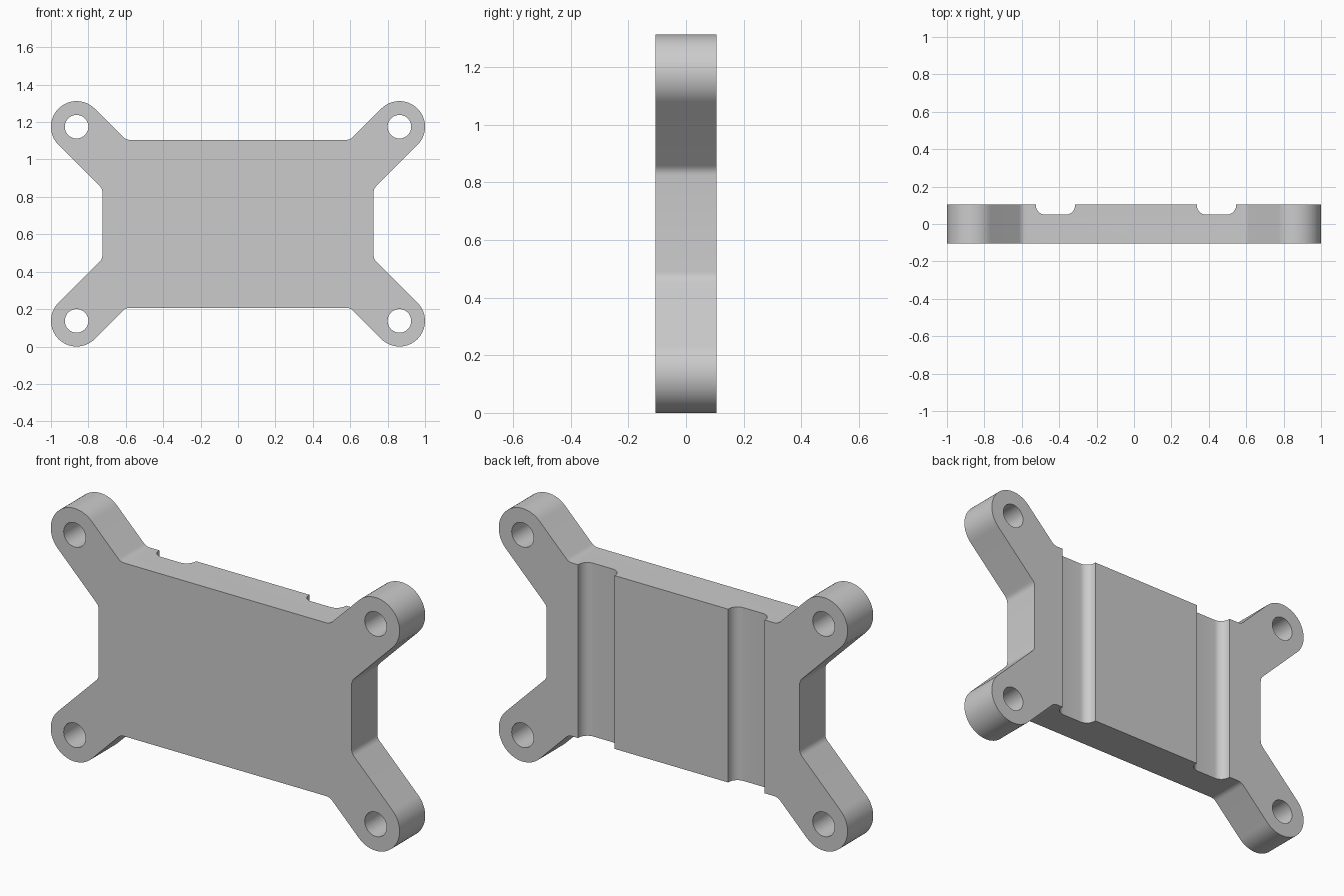
import bpy, bmesh
from math import sin, cos, pi, radians
from mathutils import Vector

if "Cube" in bpy.data.objects:
    bpy.data.objects.remove(bpy.data.objects["Cube"])

MID_Z = 0.656          # height of the plate's centre
HALF_T = 0.105         # half thickness
BOSS = Vector((0.863, 0.519))
BOSS_R, HOLE_R = 0.137, 0.063
SIDE_X, EDGE_Z = 0.725, 0.449
GROOVES = (-0.42, 0.441)

grey = bpy.data.materials.new("grey_plastic")
grey.use_nodes = True
colour = (0.6, 0.6, 0.6, 1)
grey.diffuse_color = colour
grey.node_tree.nodes["Principled BSDF"].inputs["Base Color"].default_value = colour


def arc(centre, r, start, end, steps):
    angles = [radians(start + (end - start) * i / steps) for i in range(steps + 1)]
    return [Vector((centre[0] + r * cos(a), centre[1] + r * sin(a))) for a in angles]


def fillet(corner, d_in, d_out, reach=0.02, steps=4):
    """Round a corner between the points found along two directions."""
    a, b = corner + d_in * reach, corner + d_out * reach
    ts = [i / steps for i in range(steps + 1)]
    return [a * (1 - t) ** 2 + corner * 2 * t * (1 - t) + b * t * t for t in ts]


def prism(name, points, to_3d, sweep):
    """Extrude a flat profile into a solid."""
    bm = bmesh.new()
    face = bm.faces.new([bm.verts.new(to_3d(p)) for p in points])
    out = bmesh.ops.extrude_face_region(bm, geom=[face])
    verts = [v for v in out["geom"] if isinstance(v, bmesh.types.BMVert)]
    bmesh.ops.translate(bm, verts=verts, vec=sweep)
    bmesh.ops.recalc_face_normals(bm, faces=bm.faces)
    mesh = bpy.data.meshes.new(name)
    bm.to_mesh(mesh)
    bm.free()
    mesh.materials.append(grey)
    obj = bpy.data.objects.new(name, mesh)
    bpy.context.collection.objects.link(obj)
    return obj


# One quarter of the outline: side corner, rounded arm, edge corner
diag = Vector((1, 1)).normalized()
side = Vector((SIDE_X, BOSS.y - BOSS_R * 2 ** 0.5 - (BOSS.x - SIDE_X)))
edge = Vector((BOSS.x - BOSS_R * 2 ** 0.5 - (BOSS.y - EDGE_Z), EDGE_Z))
quarter = (fillet(side, Vector((0, -1)), diag)
           + arc(BOSS, BOSS_R, -45, 135, 32)
           + fillet(edge, diag, Vector((-1, 0))))

# Mirror the quarter around the plate
outline = []
for sx, sz in ((1, 1), (-1, 1), (-1, -1), (1, -1)):
    part = [Vector((p.x * sx, p.y * sz)) for p in quarter]
    outline += part if sx * sz > 0 else part[::-1]

plate = prism("mounting_plate", outline,
              lambda p: (p.x, -HALF_T, p.y + MID_Z), (0, 2 * HALF_T, 0))

# Cutters for the four screw holes
cutters = []
for sx in (-1, 1):
    for sz in (-1, 1):
        ring = arc((BOSS.x * sx, BOSS.y * sz), HOLE_R, 0, 360, 40)[:-1]
        cutters.append(prism("hole_cutter", ring,
                             lambda p: (p.x, -0.3, p.y + MID_Z), (0, 0.6, 0)))

# Cutters for the two round-cornered grooves across the back
HALF_W, FLOOR, R = 0.105, 0.05, 0.05
for gx in GROOVES:
    profile = ([Vector((gx - HALF_W, 0.2))]
               + arc((gx - HALF_W + R, FLOOR + R), R, 180, 270, 10)
               + arc((gx + HALF_W - R, FLOOR + R), R, 270, 360, 10)
               + [Vector((gx + HALF_W, 0.2))])
    cutters.append(prism("groove_cutter", profile,
                         lambda p: (p.x, p.y, -0.2), (0, 0, 1.8)))

# Cut, then drop the cutters
bpy.ops.object.select_all(action="DESELECT")
bpy.context.view_layer.objects.active = plate
plate.select_set(True)
for cutter in cutters:
    cutter.hide_render = True
    mod = plate.modifiers.new("cut", "BOOLEAN")
    mod.operation, mod.solver, mod.object = "DIFFERENCE", "EXACT", cutter
    bpy.ops.object.modifier_apply(modifier=mod.name)
for cutter in cutters:
    bpy.data.objects.remove(cutter)

bpy.ops.object.shade_smooth_by_angle(angle=radians(30))
